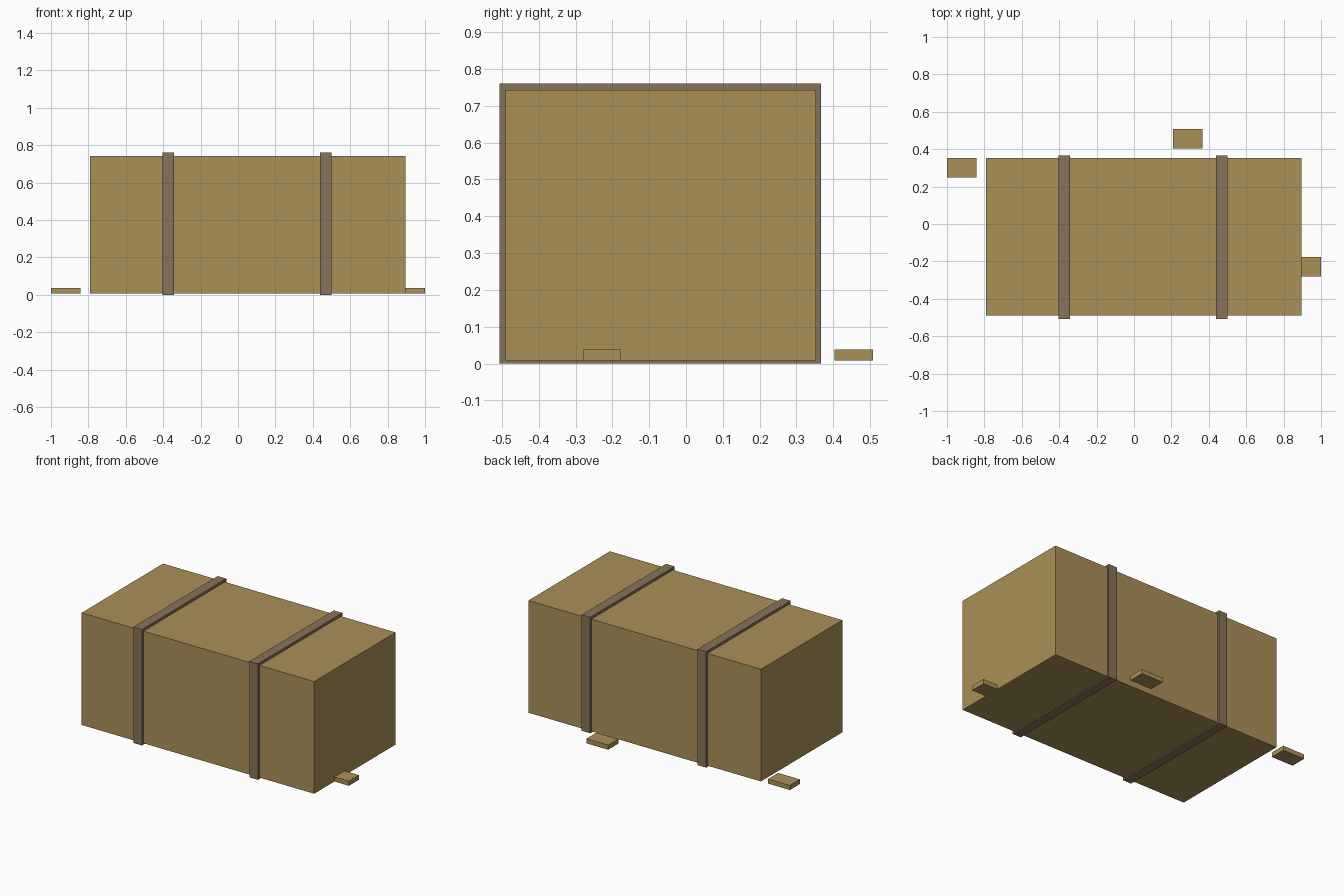
import bpy

cube = bpy.data.objects.get("Cube")
if cube:
    bpy.data.objects.remove(cube, do_unlink=True)


def material(name, colour):
    mat = bpy.data.materials.new(name)
    mat.use_nodes = True
    mat.diffuse_color = (*colour, 1)
    bsdf = next(n for n in mat.node_tree.nodes if n.type == "BSDF_PRINCIPLED")
    bsdf.inputs["Base Color"].default_value = (*colour, 1)
    bsdf.inputs["Roughness"].default_value = 0.9
    return mat


def box(name, low, high, mat):
    """Axis-aligned box between two opposite corners."""
    centre = [(a + b) / 2 for a, b in zip(low, high)]
    bpy.ops.mesh.primitive_cube_add(size=1, location=centre)
    obj = bpy.context.object
    obj.name = name
    obj.scale = [b - a for a, b in zip(low, high)]
    bpy.ops.object.transform_apply(location=False, rotation=False, scale=True)
    obj.data.materials.append(mat)
    return obj


straw = material("straw", (0.40, 0.28, 0.095))
twine = material("twine", (0.245, 0.17, 0.10))

base = 0.008  # the bale rests on its bands

# Main bale
box("bale", (-0.79, -0.49, base), (0.895, 0.353, 0.743), straw)

# Bands wrapped around the bale
for side, x in (("right", -0.372), ("left", 0.469)):
    box(f"{side}_band", (x - 0.031, -0.507, 0), (x + 0.031, 0.366, 0.76), twine)

# Loose straw clumps on the ground
clumps = {"right": (-0.921, 0.301), "back": (0.287, 0.456), "left": (0.921, -0.228)}
for side, (x, y) in clumps.items():
    box(f"{side}_loose_straw", (x - 0.079, y - 0.052, base),
        (x + 0.079, y + 0.052, base + 0.03), straw)
